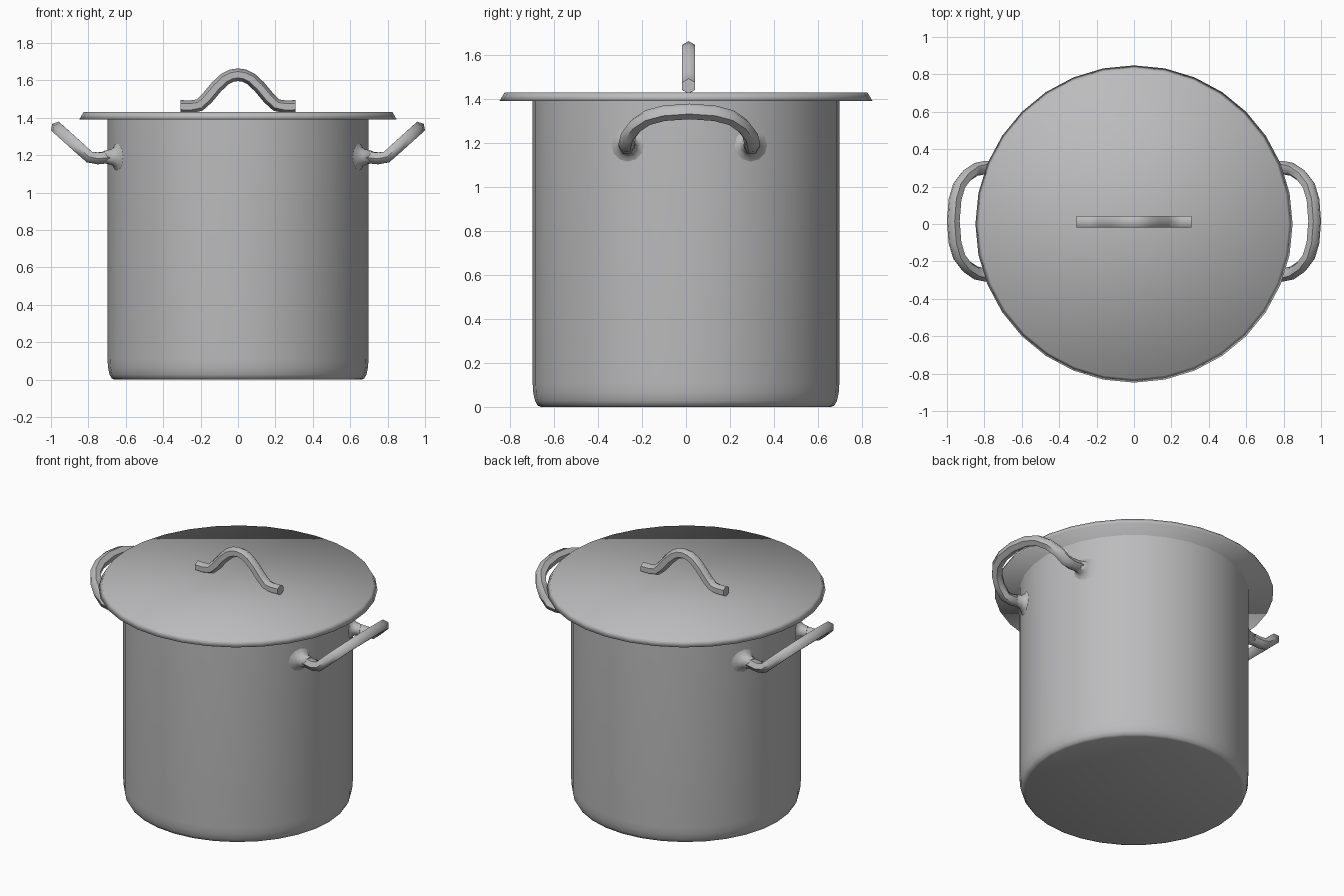
import bpy, bmesh, math
from mathutils import Vector

if "Cube" in bpy.data.objects:
    bpy.data.objects.remove(bpy.data.objects["Cube"])

steel = bpy.data.materials.new("brushed_steel_grey")
steel.diffuse_color = (0.5, 0.5, 0.51, 1)
steel.use_nodes = True
steel.node_tree.nodes["Principled BSDF"].inputs["Base Color"].default_value = steel.diffuse_color


def finish(bm, name, angle=None):
    bmesh.ops.recalc_face_normals(bm, faces=bm.faces)
    me = bpy.data.meshes.new(name)
    bm.to_mesh(me)
    bm.free()
    ob = bpy.data.objects.new(name, me)
    bpy.context.collection.objects.link(ob)
    me.materials.append(steel)
    for p in me.polygons:
        p.use_smooth = True
    if angle:
        bpy.ops.object.select_all(action='DESELECT')
        bpy.context.view_layer.objects.active = ob
        ob.select_set(True)
        bpy.ops.object.shade_smooth_by_angle(angle=math.radians(angle))
    return ob


def skin(bm, rings, cap_start=True, cap_end=True):
    """Bridge a list of equal vertex rings with quads."""
    vs = [[bm.verts.new(p) for p in r] for r in rings]
    n = len(vs[0])
    for a, b in zip(vs, vs[1:]):
        for i in range(n):
            j = (i + 1) % n
            bm.faces.new((a[i], a[j], b[j], b[i]))
    if cap_start:
        bm.faces.new(vs[0][::-1])
    if cap_end:
        bm.faces.new(vs[-1])


def lathe(name, profile, n=32, angle=None, **caps):
    bm = bmesh.new()
    skin(bm, [[(r * math.cos(2 * math.pi * i / n), r * math.sin(2 * math.pi * i / n), z)
               for i in range(n)] for r, z in profile], **caps)
    return finish(bm, name, angle)


def tube(bm, path, ref, radius, n=6):
    """Sweep a hexagon along a path, with corners in the plane of the bend."""
    pts = [Vector(p) for p in path]
    ref = Vector(ref).normalized()
    rings = []
    for i, p in enumerate(pts):
        t = (pts[min(i + 1, len(pts) - 1)] - pts[max(i - 1, 0)]).normalized()
        u = t.cross(ref).normalized()
        w = u.cross(t)
        rings.append([p + radius * (u * math.cos(2 * math.pi * k / n) + w * math.sin(2 * math.pi * k / n))
                      for k in range(n)])
    skin(bm, rings)


# Pot body with rounded base
lathe("pot_body", [(0.66, 0), (0.675, 0.006), (0.687, 0.027), (0.695, 0.065), (0.698, 0.11), (0.698, 1.395)],
      angle=50, cap_end=False)

# Flat lid with bevelled rim, smooth all over
lathe("lid", [(0.848, 1.392), (0.826, 1.43)])

# Lid handle: arched bar with flat feet
half = [(0.307, 1.46), (0.25, 1.459), (0.205, 1.468), (0.165, 1.505), (0.115, 1.565),
        (0.07, 1.607), (0.035, 1.625)]
bm = bmesh.new()
path = [(-x, 0.012, z) for x, z in half] + [(0, 0.012, 1.63)] + [(x, 0.012, z) for x, z in reversed(half)]
tube(bm, path, (0, 1, 0), 0.034)
finish(bm, "lid_handle", 60)

# Side handles: upward tilted loops with flared mounts on the wall
OFF = 0.015
leg = [(0.62, 0.279, 1.19), (0.70, 0.281, 1.188), (0.75, 0.285, 1.183), (0.795, 0.287, 1.19),
       (0.845, 0.277, 1.235), (0.895, 0.243, 1.28), (0.935, 0.19, 1.316), (0.957, 0.115, 1.336)]
for side, label in ((1, "right"), (-1, "left")):
    bm = bmesh.new()
    loop = leg + [(0.966, 0, 1.344)] + [(x, -y, z) for x, y, z in reversed(leg)]
    tube(bm, [(side * x, y + OFF, z) for x, y, z in loop], (-side * 0.66, 0, 0.75), 0.036)
    for s in (1, -1):
        rings = []
        for r, R in ((0.074, 0.70), (0.055, 0.709), (0.041, 0.73), (0.033, 0.765)):
            ring = []
            for k in range(12):
                a = 2 * math.pi * k / 12
                y = s * 0.28 + OFF + r * math.cos(a)
                ring.append((side * math.sqrt(R * R - y * y), y, 1.19 + r * math.sin(a)))
            rings.append(ring)
        skin(bm, rings)
    finish(bm, label + "_handle", 60)
